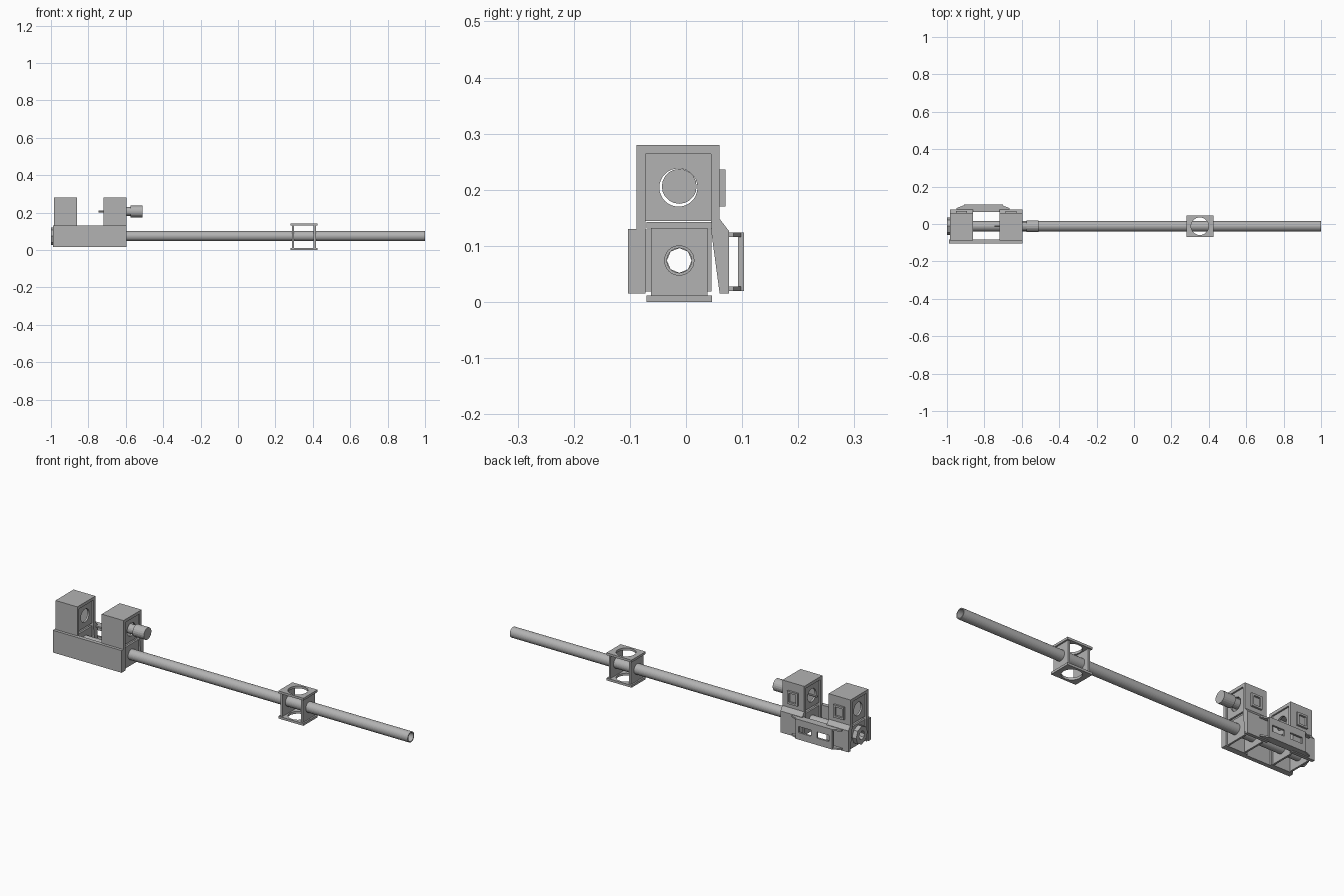
import bpy, bmesh
from math import cos, sin, pi

old = bpy.data.objects.get("Cube")
if old:
    bpy.data.objects.remove(old)

grey = bpy.data.materials.new("plain_grey")
grey.use_nodes = True
colour = (0.45, 0.45, 0.45, 1)
grey.diffuse_color = colour
grey.node_tree.nodes["Principled BSDF"].inputs["Base Color"].default_value = colour


def place(axis, u, v, w):
    """Plane coordinates (u, v) and depth w along an axis to x, y, z."""
    return {"x": (w, u, v), "y": (u, w, v), "z": (u, v, w)}[axis]


def finish(name, bm):
    bmesh.ops.recalc_face_normals(bm, faces=bm.faces)
    mesh = bpy.data.meshes.new(name)
    bm.to_mesh(mesh)
    bm.free()
    mesh.materials.append(grey)
    obj = bpy.data.objects.new(name, mesh)
    bpy.context.collection.objects.link(obj)
    return obj


def prism(name, axis, outline, w0, w1):
    bm = bmesh.new()
    face = bm.faces.new([bm.verts.new(place(axis, u, v, w0)) for u, v in outline])
    out = bmesh.ops.extrude_face_region(bm, geom=[face])["geom"]
    shift = place(axis, 0, 0, w1 - w0)
    bmesh.ops.translate(bm, vec=shift, verts=[g for g in out if isinstance(g, bmesh.types.BMVert)])
    return finish(name, bm)


def box(name, x0, x1, y0, y1, z0, z1):
    return prism(name, "z", [(x0, y0), (x1, y0), (x1, y1), (x0, y1)], z0, z1)


def circle(c, r, n=32):
    return [(c[0] + r * cos(2 * pi * i / n), c[1] + r * sin(2 * pi * i / n)) for i in range(n)]


def rectangle(c, hu, hv, n=32):
    pts = []
    for i in range(n):
        a, b = cos(2 * pi * i / n), sin(2 * pi * i / n)
        m = max(abs(a), abs(b))
        pts.append((c[0] + hu * a / m, c[1] + hv * b / m))
    return pts


def holed(name, axis, outer, inner, w0, w1):
    """Solid between an outer and an inner loop of equal length."""
    bm = bmesh.new()
    loops = [[bm.verts.new(place(axis, u, v, w)) for u, v in pts]
             for pts, w in ((outer, w0), (inner, w0), (inner, w1), (outer, w1))]
    n = len(outer)
    for k in range(4):
        a, b = loops[k], loops[(k + 1) % 4]
        for i in range(n):
            j = (i + 1) % n
            bm.faces.new((a[i], a[j], b[j], b[i]))
    return finish(name, bm)


# Long hollow tube
tube_c = (-0.012, 0.074)
holed("main_tube", "x", circle(tube_c, 0.027), circle(tube_c, 0.022), -0.985, 1.0)

# Two tower housings: open inverted channels that flare at the lower back
shell = [(-0.088, 0.015), (-0.088, 0.28), (0.06, 0.28), (0.06, 0.148), (0.077, 0.126),
         (0.077, 0.015), (0.06, 0.015), (0.045, 0.126), (0.045, 0.264), (-0.072, 0.264),
         (-0.072, 0.015)]
upper_c = (-0.0135, 0.204)
lower_c = (-0.0135, 0.074)
for label, x0, x1 in (("rear", -0.985, -0.86), ("front", -0.72, -0.595)):
    prism(label + "_tower_shell", "x", shell, x0, x1)
    # Recessed bearing plates on both open sides
    for side, w in (("outer", x0 + 0.008), ("inner", x1 - 0.018)):
        holed(f"{label}_tower_{side}_plate", "x", rectangle(upper_c, 0.059, 0.06),
              circle(upper_c, 0.034), w, w + 0.01)
        holed(f"{label}_base_{side}_plate", "x", rectangle(lower_c, 0.059, 0.055),
              circle(tube_c, 0.027), w, w + 0.01)
    # Raised square frame on the back of the tower
    mid = ((x0 + x1) / 2, 0.203)
    holed(label + "_tower_back_frame", "y", rectangle(mid, 0.03, 0.033),
          rectangle(mid, 0.02, 0.023), 0.059, 0.07)

# Front cover panel of the base
box("front_cover", -0.99, -0.595, -0.103, -0.082, 0.015, 0.13)

# Back bracket with two openings and folded flanges
for i, x in enumerate((-0.8575, -0.7525)):
    c = (x, 0.072)
    holed(f"back_bracket_{i + 1}", "y", rectangle(c, 0.0525, 0.052),
          rectangle(c, 0.035, 0.016), 0.093, 0.103)
for label, z in (("lower", 0.02), ("upper", 0.116)):
    prism(f"back_bracket_{label}_flange", "z",
          [(-0.95, 0.065), (-0.665, 0.065), (-0.665, 0.085), (-0.705, 0.1), (-0.91, 0.1),
           (-0.95, 0.085)], z, z + 0.008)

# End flange around the tube
holed("tube_end_flange", "x", circle(tube_c, 0.047, 8), circle(tube_c, 0.022, 8), -1.0, -0.977)

# Motor knob and shaft on the front tower
for name, r, a, b in (("knob_shaft", 0.005, -0.745, -0.6), ("knob_neck", 0.024, -0.62, -0.57),
                      ("knob_head", 0.031, -0.575, -0.51)):
    prism(name, "x", circle((-0.012, 0.206), r, 20), a, b)

# Sliding collar: two holed plates joined by two end plates
collar_c = (0.352, -0.012)
for label, z in (("bottom", 0.0), ("top", 0.131)):
    holed(f"collar_{label}_plate", "z", rectangle(collar_c, 0.072, 0.058),
          circle(collar_c, 0.047), z, z + 0.012)
for label, x in (("rear", 0.288), ("front", 0.405)):
    holed(f"collar_{label}_plate", "x", rectangle((-0.012, 0.0715), 0.05, 0.06),
          circle(tube_c, 0.027), x, x + 0.011)
